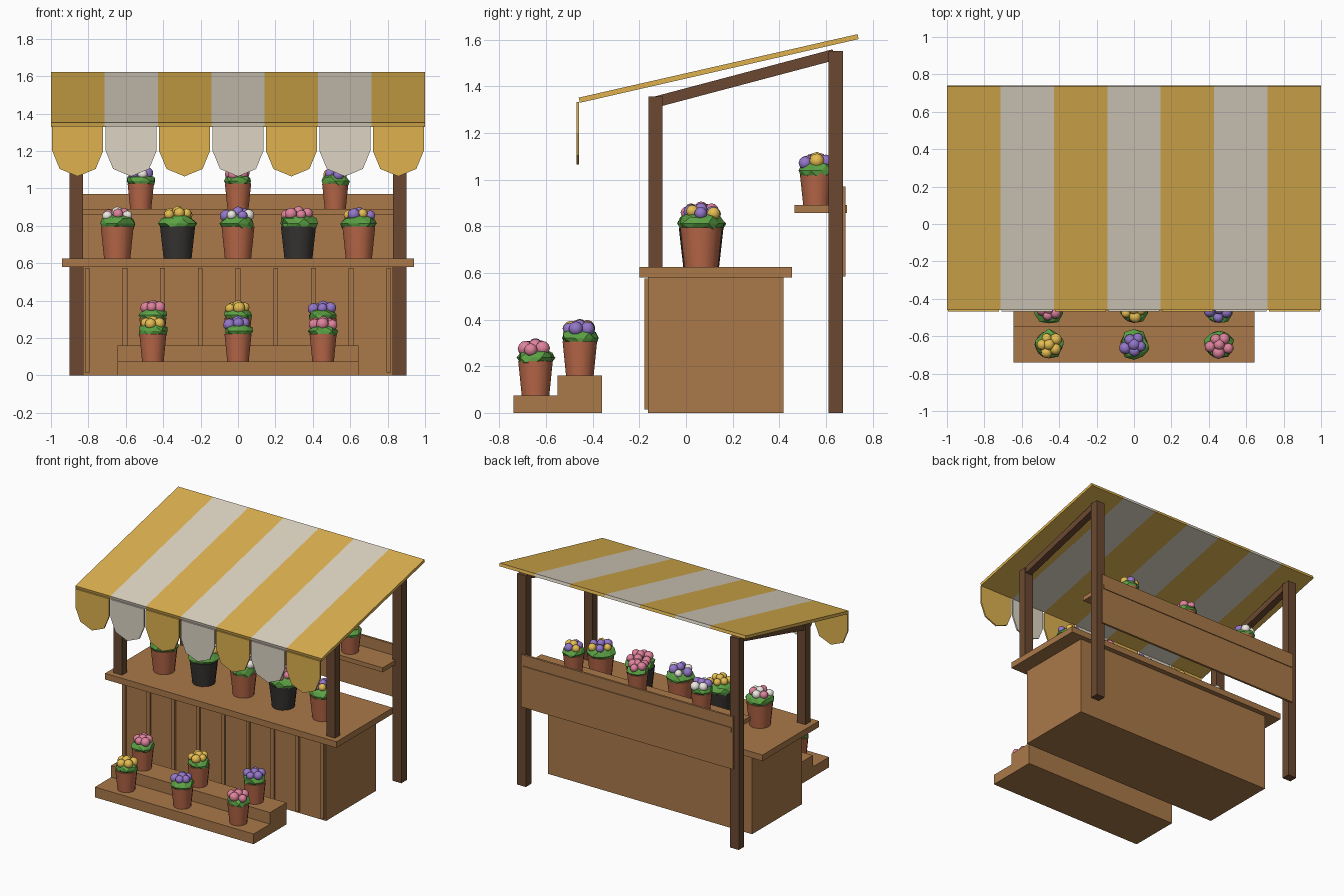
import bpy, bmesh, math, random
from mathutils import Matrix, Vector

if "Cube" in bpy.data.objects:
    bpy.data.objects.remove(bpy.data.objects["Cube"])

random.seed(4)


def material(name, r, g, b):
    m = bpy.data.materials.new(name)
    m.diffuse_color = (*[(c / 255) ** 2.2 for c in (r, g, b)], 1)
    m.use_nodes = True
    m.node_tree.nodes["Principled BSDF"].inputs["Base Color"].default_value = m.diffuse_color
    return m


YELLOW = material("awning_yellow", 220, 176, 80)
CREAM = material("awning_cream", 220, 211, 194)
WOOD = material("wood", 168, 120, 75)
DARK = material("dark_wood", 106, 74, 52)
CLAY = material("terracotta", 184, 104, 74)
BLACK = material("black_pot", 58, 56, 54)
LEAF = material("leaf_green", 92, 160, 70)
PETALS = {
    "pink": material("pink_petal", 222, 130, 155),
    "yellow": material("yellow_petal", 228, 188, 82),
    "purple": material("purple_petal", 146, 118, 200),
    "white": material("white_petal", 236, 232, 224),
}


def finish(name, bm, *mats):
    bmesh.ops.recalc_face_normals(bm, faces=bm.faces)
    me = bpy.data.meshes.new(name)
    bm.to_mesh(me)
    bm.free()
    for m in mats:
        me.materials.append(m)
    ob = bpy.data.objects.new(name, me)
    bpy.context.collection.objects.link(ob)
    return ob


def prism(name, pts, direction, mat):
    """Extrude a closed polygon of 3D points along a direction."""
    bm = bmesh.new()
    face = bm.faces.new([bm.verts.new(p) for p in pts])
    ext = bmesh.ops.extrude_face_region(bm, geom=[face], use_keep_orig=True)
    moved = [v for v in ext["geom"] if isinstance(v, bmesh.types.BMVert)]
    bmesh.ops.translate(bm, verts=moved, vec=direction)
    return finish(name, bm, mat)


def box(name, x0, x1, y0, y1, z0, z1, mat):
    pts = [(x0, y0, z0), (x1, y0, z0), (x1, y1, z0), (x0, y1, z0)]
    return prism(name, pts, (0, 0, z1 - z0), mat)


# Counter with front battens
box("counter_body", -0.83, 0.83, -0.163, 0.418, 0, 0.58, WOOD)
box("counter_top", -0.94, 0.94, -0.20, 0.455, 0.58, 0.625, WOOD)
for i in range(9):
    x = (i - 4) * 0.2015
    box("front_batten", x - 0.013, x + 0.013, -0.178, -0.16, 0.015, 0.575, WOOD)

# Posts and sloping rafters
for s in (-1, 1):
    a, b = sorted((s * 0.83, s * 0.90))
    box("front_post", a, b, -0.16, -0.10, 0.625, 1.355, DARK)
    box("back_post", a, b, 0.61, 0.673, 0, 1.55, DARK)
    a, b = sorted((s * 0.84, s * 0.89))
    prism("rafter", [(a, -0.13, 1.308), (a, 0.64, 1.512), (a, 0.628, 1.558),
                     (a, -0.142, 1.354)], (b - a, 0, 0), DARK)

# Back shelf and board
box("back_board", -0.86, 0.86, 0.668, 0.684, 0.585, 0.97, WOOD)
box("back_shelf", -0.85, 0.85, 0.465, 0.69, 0.857, 0.89, WOOD)

# Display steps in front
box("lower_step", -0.645, 0.645, -0.74, -0.55, 0, 0.075, WOOD)
box("upper_step", -0.645, 0.645, -0.55, -0.36, 0, 0.16, WOOD)

# Striped awning with scalloped valance
W = 2 / 7
for i in range(7):
    x = -1 + i * W
    mat = CREAM if i % 2 else YELLOW
    prism("awning_stripe", [(x, -0.455, 1.329), (x, 0.74, 1.602), (x, 0.735, 1.623),
                            (x, -0.46, 1.351)], (W, 0, 0), mat)
    c, r = x + W / 2, 0.136
    pts = [(c + r, -0.469, 1.333), (c - r, -0.469, 1.333)]
    pts += [(c - r * math.cos(k * math.pi / 4), -0.469,
             1.20 - r * math.sin(k * math.pi / 4)) for k in range(5)]
    prism("valance_scallop", pts, (0, 0.011, 0), mat)


def potted_plant(loc, r, h, colours, mat, count=7):
    """Tapered pot, leafy mound and a cluster of round blooms."""
    at = Matrix.Translation(loc)
    bm = bmesh.new()
    bmesh.ops.create_cone(bm, cap_ends=True, segments=14, radius1=r * 0.8, radius2=r,
                          depth=h, matrix=at @ Matrix.Translation((0, 0, h / 2)))
    pot = finish("flower_pot", bm, mat)
    pot.data.shade_smooth()
    pot.data.set_sharp_from_angle(angle=math.radians(40))

    # leafy mound with an uneven outline
    bm = bmesh.new()
    bmesh.ops.create_icosphere(bm, subdivisions=2, radius=1)
    for v in bm.verts:
        v.co *= random.uniform(0.88, 1.1)
        v.co = Vector((v.co.x * r * 1.06, v.co.y * r * 1.06, v.co.z * r * 0.58 + h * 1.1))
    bm.transform(at)
    finish("foliage", bm, LEAF)

    # blooms: one in the middle and a ring around it
    bm = bmesh.new()
    turn = random.uniform(0, 6.28)
    for k in range(count):
        ang = turn + k * 2 * math.pi / (count - 1)
        d = 0 if k == 0 else r * random.uniform(0.45, 0.72)
        z = h * 1.1 + r * (0.68 - 0.45 * (d / r) ** 2)
        size = random.uniform(0.026, 0.034)
        before = set(bm.faces)
        bmesh.ops.create_icosphere(
            bm, subdivisions=2, radius=size,
            matrix=at @ Matrix.Translation((d * math.cos(ang), d * math.sin(ang), z)))
        for f in set(bm.faces) - before:
            f.material_index = k % len(colours)
            f.smooth = True
    finish("blooms", bm, *[PETALS[c] for c in colours])


# Counter plants
row = [("white", "pink"), ("yellow",), ("purple", "white"), ("pink",), ("purple", "yellow")]
for i, cols in enumerate(row):
    dark = i in (1, 3)
    potted_plant(((i - 2) * 0.323, 0.065, 0.625), 0.096 if dark else 0.09, 0.17,
                 cols, BLACK if dark else CLAY)

# Shelf plants
for x, cols in ((-0.52, ("purple", "white")), (0, ("pink",)), (0.52, ("yellow", "purple"))):
    potted_plant((x, 0.56, 0.89), 0.072, 0.135, cols, CLAY, 6)

# Step plants, two rows
for x, back, front in ((-0.455, "pink", "yellow"), (0, "yellow", "purple"),
                       (0.455, "purple", "pink")):
    potted_plant((x, -0.455, 0.16), 0.074, 0.147, (back,), CLAY, 6)
    potted_plant((x, -0.645, 0.075), 0.074, 0.147, (front,), CLAY, 6)
